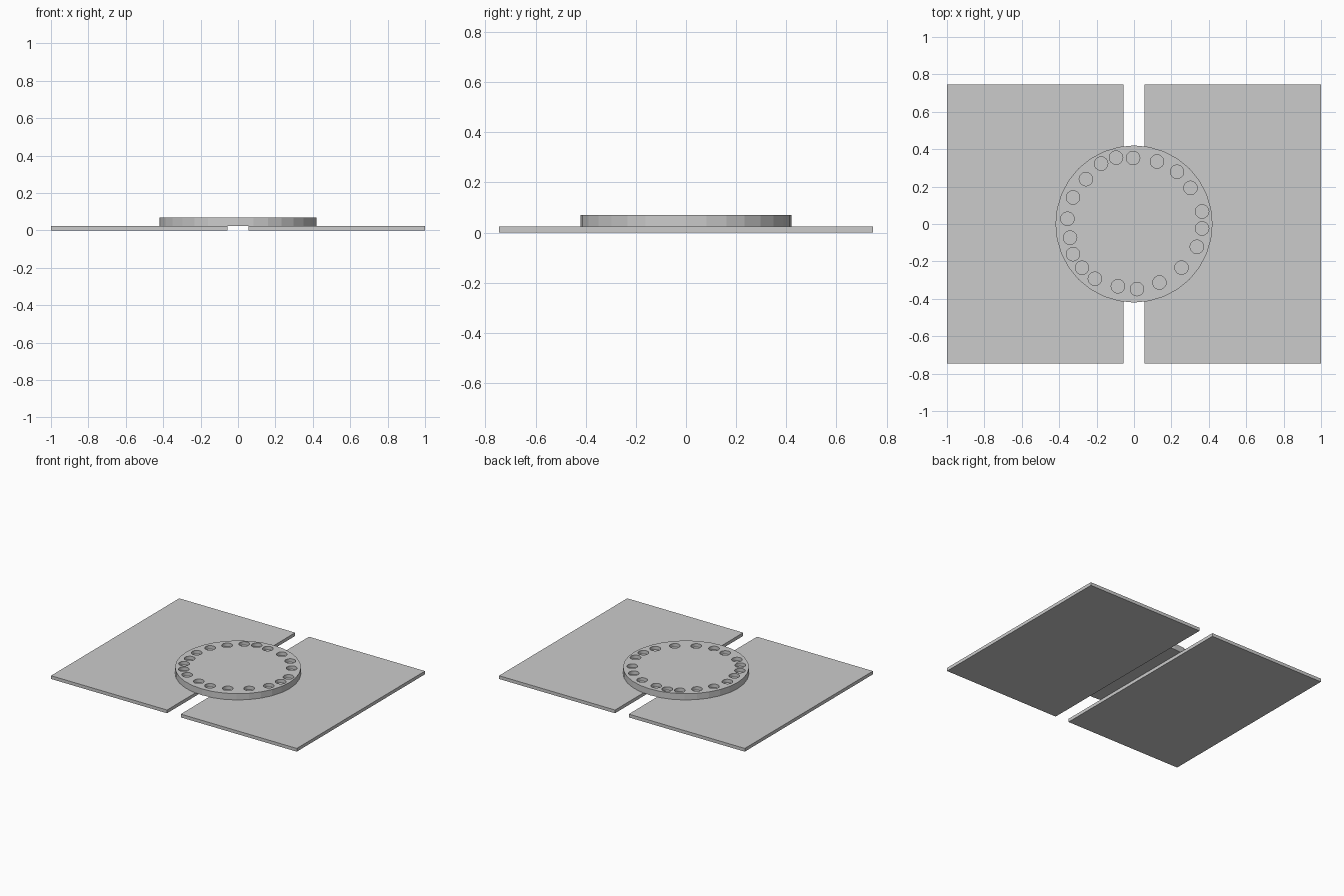
import bpy, bmesh
from mathutils import Matrix

if "Cube" in bpy.data.objects:
    bpy.data.objects.remove(bpy.data.objects["Cube"])

PLATE_TOP, DISC_TOP, HOLE_FLOOR = 0.024, 0.07, 0.045


def new_object(name, bm):
    mesh = bpy.data.meshes.new(name)
    bm.to_mesh(mesh)
    bm.free()
    obj = bpy.data.objects.new(name, mesh)
    bpy.context.collection.objects.link(obj)
    return obj


def add_box(name, x0, x1, y0, y1, z0, z1):
    bm = bmesh.new()
    mat = Matrix.Translation(((x0 + x1) / 2, (y0 + y1) / 2, (z0 + z1) / 2)) \
        @ Matrix.Diagonal((x1 - x0, y1 - y0, z1 - z0, 1))
    bmesh.ops.create_cube(bm, size=1, matrix=mat)
    return new_object(name, bm)


def add_cylinder(bm, x, y, z0, z1, radius, sides):
    bmesh.ops.create_cone(bm, cap_ends=True, segments=sides, radius1=radius,
                          radius2=radius, depth=z1 - z0,
                          matrix=Matrix.Translation((x, y, (z0 + z1) / 2)))


# Two base plates with a slot between them
add_box("left_plate", -1, -0.056, -0.745, 0.745, 0, PLATE_TOP)
add_box("right_plate", 0.056, 1, -0.745, 0.745, 0, PLATE_TOP)

# Round disc bridging the slot
bm = bmesh.new()
add_cylinder(bm, 0, 0, PLATE_TOP, DISC_TOP, 0.42, 32)
disc = new_object("disc", bm)

# Unevenly spaced ring of shallow round pockets
pockets = [(-.005, .353), (.123, .334), (.23, .279), (.302, .193), (.364, .067),
           (.364, -.024), (.336, -.122), (.254, -.233), (.136, -.313), (.016, -.348),
           (-.086, -.333), (-.209, -.293), (-.278, -.234), (-.326, -.161), (-.342, -.073),
           (-.356, .028), (-.326, .142), (-.257, .24), (-.176, .323), (-.096, .355)]
bm = bmesh.new()
for x, y in pockets:
    add_cylinder(bm, x, y, HOLE_FLOOR, DISC_TOP + 0.03, 0.036, 32)
cutter = new_object("pocket_cutter", bm)
cutter.hide_render = True
cutter.hide_set(True)

cut = disc.modifiers.new("pockets", 'BOOLEAN')
cut.operation = 'DIFFERENCE'
cut.solver = 'EXACT'
cut.object = cutter
